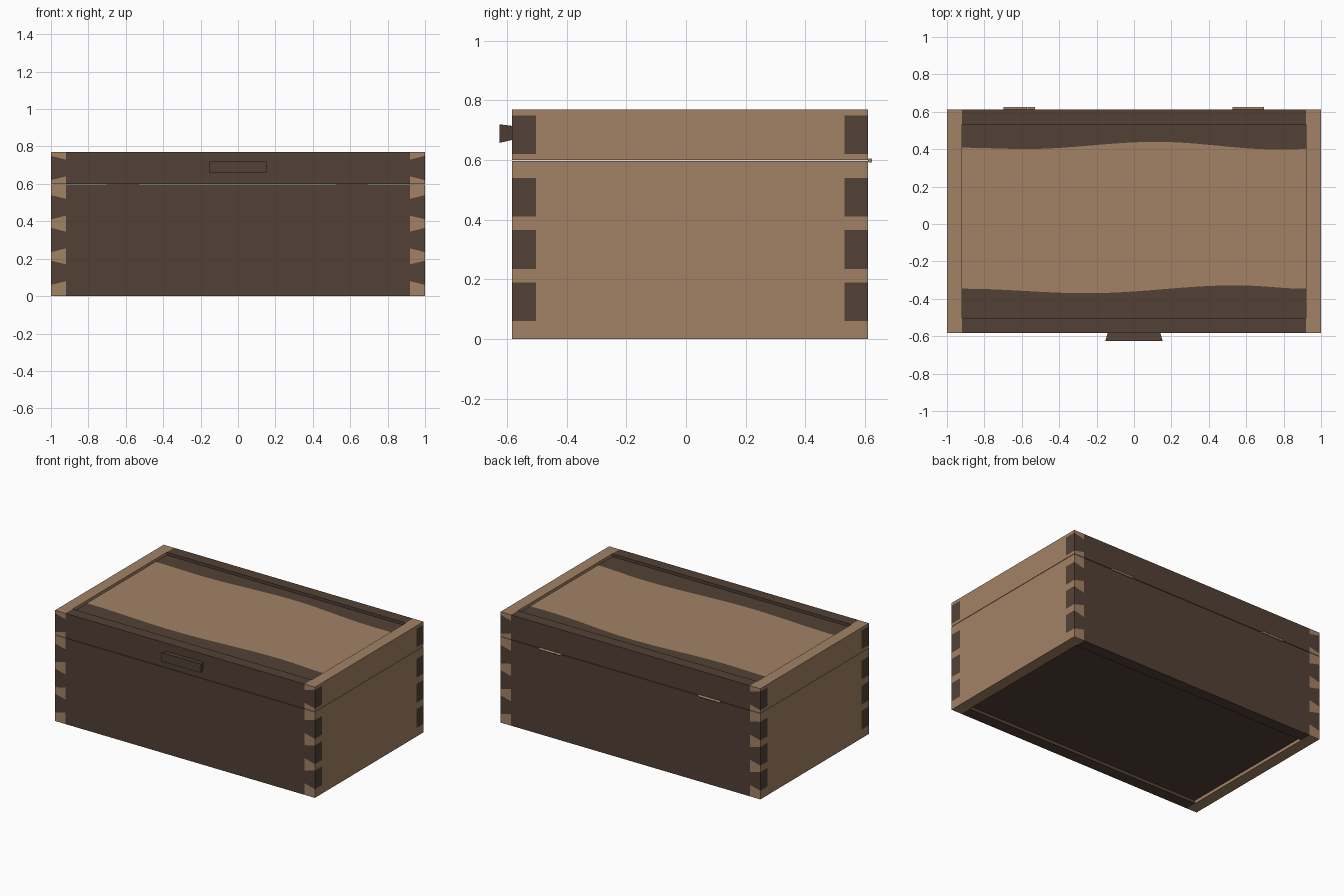
import bpy, bmesh, math

if "Cube" in bpy.data.objects:
    bpy.data.objects.remove(bpy.data.objects["Cube"])

YF, YB, T = -0.583, 0.611, 0.08      # front face, back face, board thickness
XI = 1 - T                           # inner face of the end boards
FLARE = 0.02                         # dovetail slope across the board


def material(name, rgb):
    m = bpy.data.materials.new(name)
    m.diffuse_color = (*rgb, 1)
    m.use_nodes = True
    m.node_tree.nodes["Principled BSDF"].inputs["Base Color"].default_value = m.diffuse_color
    return m


DARK = material("dark walnut", (0.084, 0.053, 0.036))
LIGHT = material("light oak", (0.365, 0.225, 0.133))
METAL = material("hinge metal", (0.36, 0.24, 0.15))


def make(name, bm, *mats):
    bmesh.ops.recalc_face_normals(bm, faces=bm.faces)
    me = bpy.data.meshes.new(name)
    bm.to_mesh(me)
    bm.free()
    for m in mats:
        me.materials.append(m)
    ob = bpy.data.objects.new(name, me)
    bpy.context.collection.objects.link(ob)
    return ob


def prism(bm, pts, y0, y1):
    """Extrude an x,z outline from y0 to y1."""
    a = [bm.verts.new((x, y0, z)) for x, z in pts]
    b = [bm.verts.new((x, y1, z)) for x, z in pts]
    bm.faces.new(a)
    bm.faces.new(b[::-1])
    n = len(pts)
    for i in range(n):
        bm.faces.new((a[i], a[(i + 1) % n], b[(i + 1) % n], b[i]))


def box(bm, x0, x1, y0, y1, z0, z1):
    prism(bm, [(x0, z0), (x1, z0), (x1, z1), (x0, z1)], y0, y1)


def tail_board(name, y0, z0, z1, tails):
    """Long board with dovetails at both ends."""
    right = [(XI, z0)]
    for lo, hi in tails:
        right += [(XI, lo + FLARE), (1, lo), (1, hi), (XI, hi - FLARE)]
    right.append((XI, z1))
    bm = bmesh.new()
    prism(bm, right + [(-x, z) for x, z in reversed(right)], y0, y0 + T)
    make(name, bm, DARK)


def pin_board(name, s, z0, z1, tails):
    """End board with sockets cut where the dovetails pass through."""
    bm = bmesh.new()
    box(bm, min(s * XI, s), max(s * XI, s), YF, YB, z0, z1)
    ob = make(name, bm, LIGHT)
    cb = bmesh.new()
    e = FLARE / 4                    # run the slope on past both faces
    for lo, hi in tails:
        pts = [(s * (XI - T / 4), lo + FLARE + e), (s * (1 + T / 4), lo - e),
               (s * (1 + T / 4), hi + e), (s * (XI - T / 4), hi - FLARE - e)]
        prism(cb, pts, YF - 0.05, YF + T)
        prism(cb, pts, YB - T, YB + 0.05)
    cutter = make("socket_cutter", cb, LIGHT)
    cutter.hide_render = True
    mod = ob.modifiers.new("sockets", 'BOOLEAN')
    mod.operation, mod.solver, mod.object = 'DIFFERENCE', 'EXACT', cutter
    bpy.context.view_layer.objects.active = ob
    bpy.ops.object.modifier_apply(modifier=mod.name)
    bpy.data.objects.remove(cutter)


# Body and lid frames
tiers = [("body", 0.0, 0.597, [(0.06, 0.19), (0.235, 0.365), (0.41, 0.54)]),
         ("lid", 0.6, 0.77, [(0.62, 0.75)])]
for name, z0, z1, tails in tiers:
    tail_board(name + "_front", YF, z0, z1, tails)
    tail_board(name + "_back", YB - T, z0, z1, tails)
    pin_board(name + "_right_end", 1, z0, z1, tails)
    pin_board(name + "_left_end", -1, z0, z1, tails)

# Bottom panel, slightly recessed
bm = bmesh.new()
box(bm, -XI, XI, YF + T, YB - T, 0.022, 0.05)
make("bottom_panel", bm, DARK)


# Lid panel: light centre between two dark wavy strips
def wave(keys, x):
    for (xa, ya), (xb, yb) in zip(keys, keys[1:]):
        if x <= xb + 1e-6:
            t = (x - xa) / (xb - xa)
            return ya + (yb - ya) * (1 - math.cos(math.pi * t)) / 2


FRONT_WAVE = [(-XI, -0.346), (-0.25, -0.37), (0.55, -0.328), (XI, -0.346)]
BACK_WAVE = [(-XI, 0.408), (-0.58, 0.401), (0.12, 0.439), (0.78, 0.398), (XI, 0.4)]
bm = bmesh.new()
N = 64
cols = []
for i in range(N + 1):
    x = -XI + 2 * XI * i / N
    ys = (YF + T, wave(FRONT_WAVE, x), wave(BACK_WAVE, x), YB - T)
    cols.append([[bm.verts.new((x, y, z)) for y in ys] for z in (0.75, 0.72)])
for a, b in zip(cols, cols[1:]):
    for layer in (0, 1):
        for j in range(3):
            f = bm.faces.new((a[layer][j], b[layer][j], b[layer][j + 1], a[layer][j + 1]))
            f.material_index = 1 if j == 1 else 0
    for j in (0, 3):
        bm.faces.new((a[0][j], b[0][j], b[1][j], a[1][j]))
for c in (cols[0], cols[-1]):
    for j in range(3):
        f = bm.faces.new((c[0][j], c[0][j + 1], c[1][j + 1], c[1][j]))
        f.material_index = 1 if j == 1 else 0
make("lid_panel", bm, DARK, LIGHT)

# Flared handle
bm = bmesh.new()
box(bm, -0.153, 0.153, -0.625, YF, 0.658, 0.72)
for v in bm.verts:
    if v.co.y > -0.6:
        v.co.x *= 0.92
        v.co.z = 0.691 + (v.co.z - 0.689) * 0.76
make("lid_handle", bm, DARK)

# Hinges: three knuckles each on the back seam
for side, cx in (("left", -0.613), ("right", 0.611)):
    for k, (off, length) in enumerate(((-0.0635, 0.042), (0, 0.083), (0.0635, 0.042))):
        bpy.ops.mesh.primitive_cylinder_add(
            vertices=16, radius=0.0075, depth=length,
            location=(cx + off, 0.6175, 0.5985), rotation=(0, math.pi / 2, 0))
        ob = bpy.context.object
        ob.name = f"{side}_hinge_knuckle_{k + 1}"
        ob.data.materials.append(METAL)
        bpy.ops.object.shade_smooth_by_angle()
